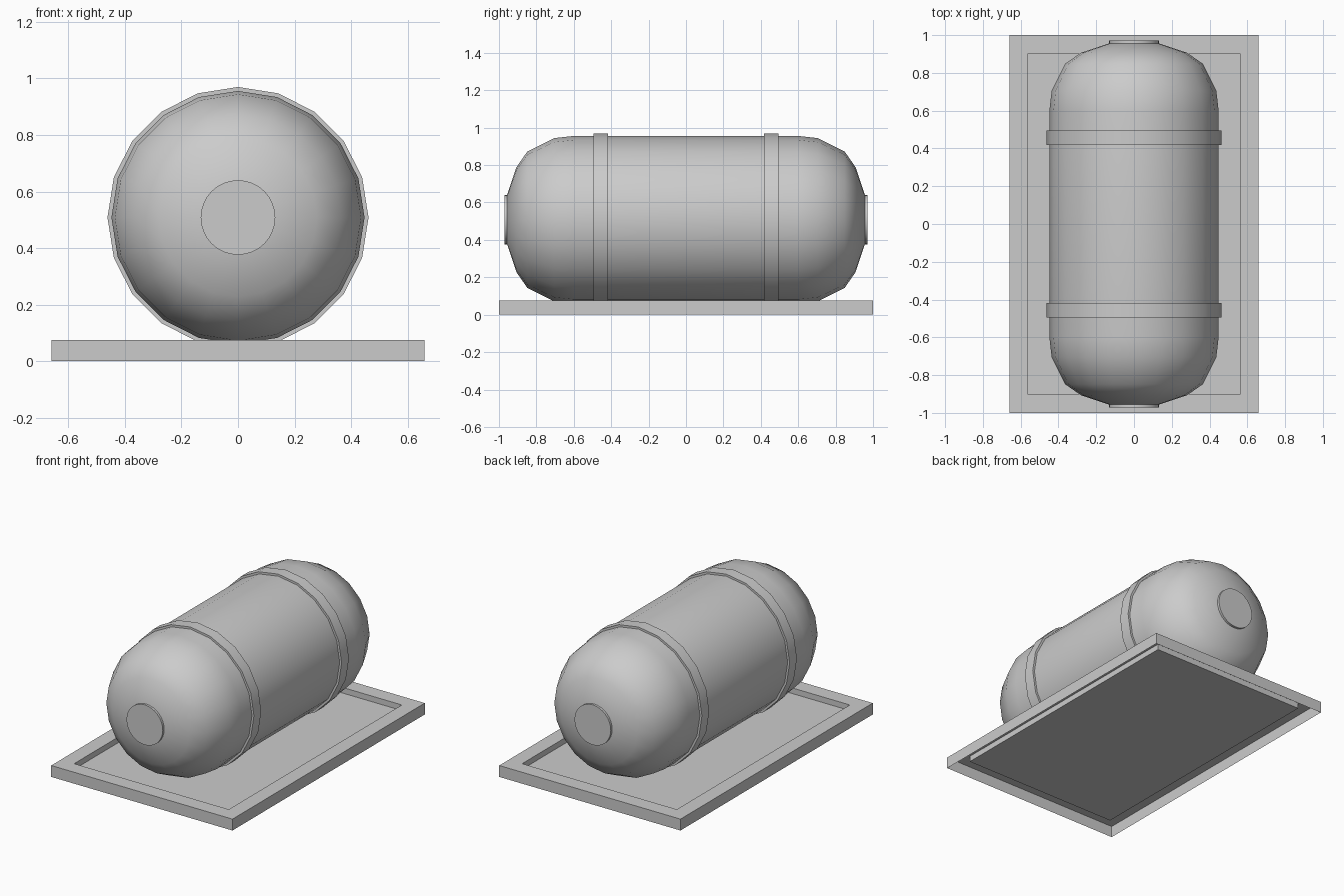
import bpy, bmesh
from math import sin, cos, pi, radians

if "Cube" in bpy.data.objects:
    bpy.data.objects.remove(bpy.data.objects["Cube"])

AXIS_Z = 0.508


def finish(name, bm):
    bmesh.ops.recalc_face_normals(bm, faces=bm.faces[:])
    mesh = bpy.data.meshes.new(name)
    bm.to_mesh(mesh)
    bm.free()
    obj = bpy.data.objects.new(name, mesh)
    bpy.context.collection.objects.link(obj)
    return obj


def lathe(name, profile, sides, caps=True):
    """Spin (radius, y) points around the lengthwise axis of the tank."""
    bm = bmesh.new()
    rings = [[bm.verts.new((r * sin(2 * pi * k / sides), y,
                            AXIS_Z + r * cos(2 * pi * k / sides)))
              for k in range(sides)] for r, y in profile]
    pairs = list(zip(rings, rings[1:]))
    if not caps:
        pairs.append((rings[-1], rings[0]))
    for a, b in pairs:
        for k in range(sides):
            n = (k + 1) % sides
            bm.faces.new((a[k], a[n], b[n], b[k]))
    if caps:
        bm.faces.new(rings[0])
        bm.faces.new(rings[-1])
    obj = finish(name, bm)
    bpy.ops.object.select_all(action='DESELECT')
    obj.select_set(True)
    bpy.context.view_layer.objects.active = obj
    bpy.ops.object.shade_smooth_by_angle(angle=radians(40))
    return obj


# Tray: open-bottomed skirt, flat rim and sunken floor
bm = bmesh.new()
loops = []
for hx, hy, z in ((0.66, 1.0, 0.0), (0.66, 1.0, 0.075),
                  (0.563, 0.9, 0.075), (0.563, 0.9, 0.038)):
    loops.append([bm.verts.new((sx * hx, sy * hy, z))
                  for sx, sy in ((-1, -1), (1, -1), (1, 1), (-1, 1))])
for a, b in zip(loops, loops[1:]):
    for k in range(4):
        n = (k + 1) % 4
        bm.faces.new((a[k], a[n], b[n], b[k]))
floor = bm.faces.new(loops[-1])
tray = finish("base_tray", bm)
if tray.data.polygons[-1].normal.z < 0:
    tray.data.flip_normals()

# Tank body with domed ends
dome = [(0.448, 0.60), (0.436, 0.705), (0.365, 0.848), (0.28, 0.907), (0.13, 0.957)]
lathe("tank_body", [(r, -y) for r, y in reversed(dome)] + dome, 20)

# Straps and end plates, one at each end
for side, label in ((-1, "front"), (1, "back")):
    lathe(label + "_strap", [(0.44, side * 0.418), (0.462, side * 0.418),
                             (0.462, side * 0.494), (0.44, side * 0.494)], 20, caps=False)
    lathe(label + "_end_plate", [(0.132, side * 0.945), (0.132, side * 0.971)], 32)
